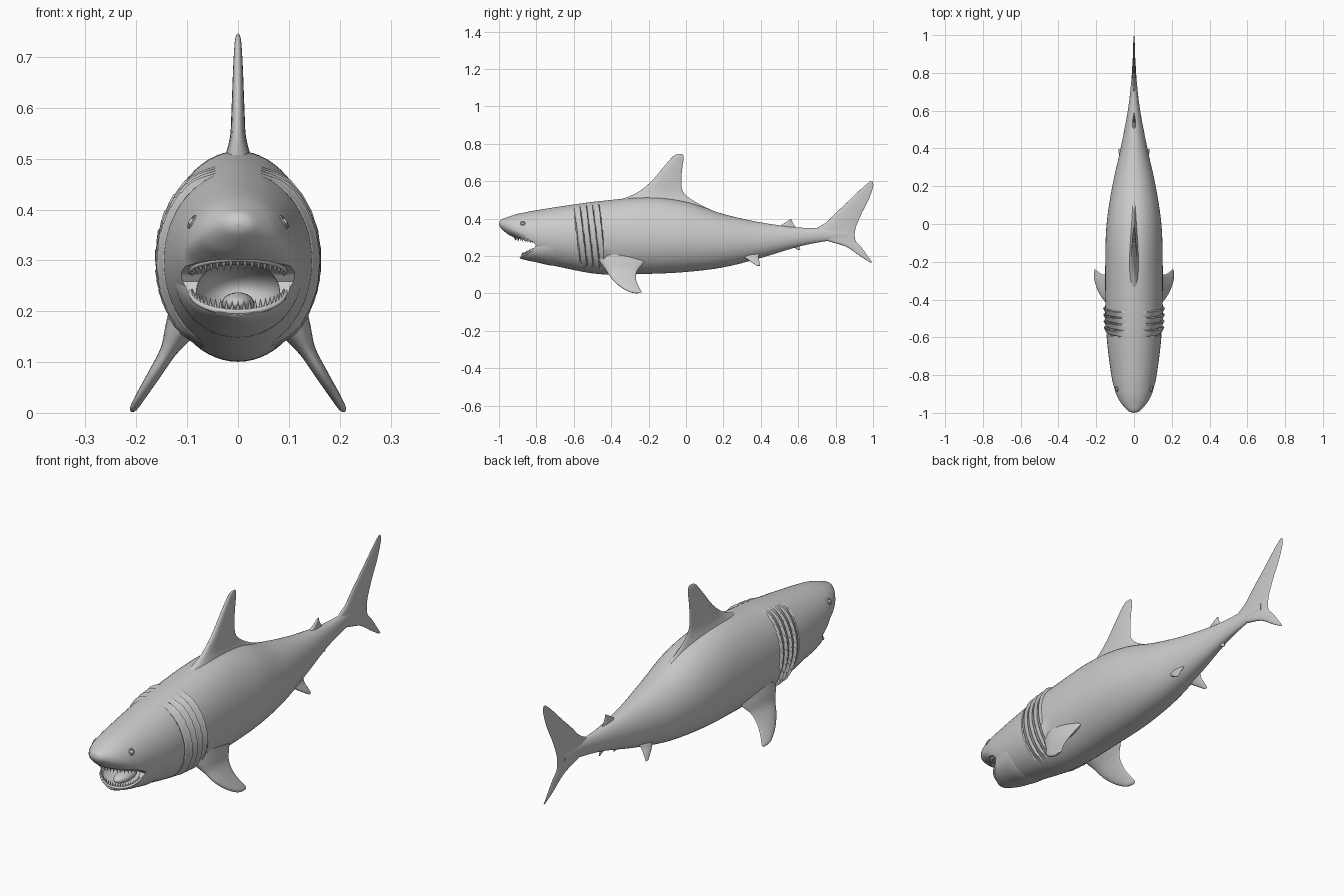
import bpy, bmesh, math
from mathutils import Vector
from mathutils.bvhtree import BVHTree

cube = bpy.data.objects.get("Cube")
if cube:
    bpy.data.objects.remove(cube, do_unlink=True)

skin = bpy.data.materials.new("plain_grey")
skin.use_nodes = True
skin.diffuse_color = (0.6, 0.6, 0.6, 1)
skin.node_tree.nodes["Principled BSDF"].inputs["Base Color"].default_value = (0.6, 0.6, 0.6, 1)


def spline(rows, i, t):
    """Catmull-Rom blend between row i and row i + 1."""
    last = len(rows) - 1
    a, b, c, d = (rows[min(max(k, 0), last)] for k in (i - 1, i, i + 1, i + 2))
    return [q + 0.5 * t * (r - p + t * (2 * p - 5 * q + 4 * r - s + t * (3 * (q - r) + s - p)))
            for p, q, r, s in zip(a, b, c, d)]


def sample(rows, steps):
    out = [spline(rows, i, k / steps(i)) for i in range(len(rows) - 1) for k in range(steps(i))]
    return out + [list(rows[-1])]


def finish(name, bm):
    bmesh.ops.remove_doubles(bm, verts=bm.verts, dist=0.00005)
    bmesh.ops.recalc_face_normals(bm, faces=bm.faces)
    mesh = bpy.data.meshes.new(name)
    bm.to_mesh(mesh)
    bm.free()
    mesh.materials.append(skin)
    obj = bpy.data.objects.new(name, mesh)
    bpy.context.collection.objects.link(obj)
    return obj


def loft(name, rings):
    bm = bmesh.new()
    loops = [[bm.verts.new(p) for p in ring] for ring in rings]
    n = len(loops[0])
    for a, b in zip(loops, loops[1:]):
        for i in range(n):
            j = (i + 1) % n
            bm.faces.new((a[i], a[j], b[j], b[i]))
    bm.faces.new(loops[0])
    bm.faces.new(loops[-1])
    return finish(name, bm)


def smooth(obj, angle=40):
    bpy.ops.object.select_all(action="DESELECT")
    obj.select_set(True)
    bpy.context.view_layer.objects.active = obj
    bpy.ops.object.shade_smooth_by_angle(angle=math.radians(angle))


def clamp(v):
    return min(max(v, 0), 1)


def gill(x, y, z):
    """Height of the overlapping gill flaps at a point of the skin."""
    u = (y + 0.6 - (0.46 - z) * 0.12) / 0.034
    if not 0 <= u < 4:
        return 0
    fade = clamp((abs(x) - 0.05) / 0.04) * clamp((z - 0.13) / 0.04)
    f = u % 1
    return fade * (-0.006 if f < 0.16 else 0.014 * f ** 1.5)


def ring(row, n=64):
    y, top, mid, low, wide = row
    pts = []
    for k in range(n):
        a = 2 * math.pi * k / n
        s = math.sin(a)
        x, h = wide * math.cos(a), s * (top - mid if s > 0 else mid - low)
        b = gill(x, y, mid + h)
        pts.append((x * (1 + b / 0.15), y, mid + h * (1 + b / 0.25)))
    return pts


# Body and lower jaw: rows of y, top, widest height, bottom, half width
body_rows = [
    (-1, .372, .372, .372, 0), (-.99, .393, .37, .35, .03), (-.95, .41, .355, .315, .067),
    (-.91, .423, .338, .294, .09), (-.87, .432, .325, .265, .104), (-.8, .445, .31, .18, .12),
    (-.62, .473, .3, .13, .143), (-.44, .496, .3, .102, .151), (-.2, .515, .295, .105, .152),
    (0, .49, .29, .115, .145), (.2, .425, .28, .14, .115), (.4, .38, .28, .19, .071),
    (.6, .353, .3, .25, .033), (.75, .349, .314, .28, .015), (.86, .34, .315, .29, .008)]
body = loft("body", [ring(r) for r in sample(body_rows, lambda i: 52 if i == 6 else 9)])
jaw_rows = [
    (-.893, .2, .2, .2, 0), (-.885, .24, .215, .187, .037), (-.85, .27, .235, .177, .078),
    (-.8, .3, .25, .167, .106), (-.7, .38, .28, .148, .127), (-.62, .36, .29, .17, .11)]
jaw = loft("lower_jaw", [ring(r) for r in sample(jaw_rows, lambda i: 9)])

# Eyes, set on the skin inside a raised lid
bm = bmesh.new()
bm.from_mesh(body.data)
tree = BVHTree.FromBMesh(bm)
bm.free()
for side, label in ((1, "left"), (-1, "right")):
    spot, normal, _, _ = tree.find_nearest(Vector((side * 0.12, -0.88, 0.39)))
    turn = normal.to_track_quat("Z", "Y").to_euler()
    bpy.ops.mesh.primitive_uv_sphere_add(segments=20, ring_count=12, radius=0.009, location=spot - normal * 0.003)
    eye = bpy.context.object
    eye.name = label + "_eye"
    bpy.ops.mesh.primitive_torus_add(location=spot, rotation=turn, major_radius=0.012, minor_radius=0.003,
                                     major_segments=24, minor_segments=8)
    lid = bpy.context.object
    lid.name = label + "_eyelid"
    for o in (eye, lid):
        o.data.materials.append(skin)
        smooth(o)

# Open mouth: a wedge through the head and a rounded throat
gape = [(-.99, .306), (-.92, .302), (-.85, .289), (-.815, .274), (-.803, .258),
        (-.815, .238), (-.85, .212), (-.89, .193), (-.99, .14)]
wedge = loft("mouth_cutter", [[(x, y, z) for y, z in gape] for x in (-0.2, 0.2)])
bpy.ops.mesh.primitive_uv_sphere_add(segments=40, ring_count=24, radius=1, location=(0, -0.82, 0.242))
throat = bpy.context.object
throat.name = "throat_cutter"
throat.scale = (0.082, 0.135, 0.054)
throat.data.materials.append(skin)
for part in (body, jaw):
    bpy.context.view_layer.objects.active = part
    for cutter in (wedge, throat):
        cutter.hide_render = True
        mod = part.modifiers.new("mouth", "BOOLEAN")
        mod.operation, mod.object, mod.solver = "DIFFERENCE", cutter, "EXACT"
        bpy.ops.object.modifier_apply(modifier=mod.name)
    smooth(part)
for cutter in (wedge, throat):
    bpy.data.objects.remove(cutter, do_unlink=True)

bpy.ops.mesh.primitive_uv_sphere_add(segments=24, ring_count=14, radius=1, location=(0, -0.79, 0.215))
tongue = bpy.context.object
tongue.name = "tongue"
tongue.scale = (0.032, 0.07, 0.022)
tongue.data.materials.append(skin)
smooth(tongue)


# Gums and teeth along each jaw
def arc(a, reach, wide, z_side, z_front):
    c = math.cos(a)
    return Vector((wide * math.sin(a), -0.812 - reach * c, z_side + (z_front - z_side) * c))


for label, up, count, shape in (("upper", -1, 19, (0.104, 0.092, 0.277, 0.303)),
                                ("lower", 1, 23, (0.066, 0.092, 0.238, 0.198))):
    rim = []
    for k in range(33):
        p = arc((k / 16 - 1) * math.pi / 2, *shape)
        q = [0.006 * math.cos(j * math.pi / 4) for j in range(8)]
        out = Vector((p.x, p.y + 0.812, 0)).normalized()
        rim.append([p + out * q[j] + Vector((0, 0, q[j - 2])) for j in range(8)])
    smooth(loft(label + "_gum", rim), 60)
    bm = bmesh.new()
    for k in range(count):
        a = (2 * (k + 0.5) / count - 1) * 1.45
        size = 0.012 + 0.012 * math.cos(a)
        p = arc(a, *shape)
        base = [bm.verts.new(p + Vector((math.cos(t) * 0.0055, math.sin(t) * 0.004, 0)))
                for t in (j * math.pi / 3 for j in range(6))]
        tip = bm.verts.new(p + Vector((0, 0.003, up * size)))
        bm.faces.new(base)
        for j in range(6):
            bm.faces.new((base[j], base[(j + 1) % 6], tip))
    finish(label + "_teeth", bm)


# Fins: stations of x, z, leading y, trailing y, half thickness
def fin(name, stations, side=1):
    a, b = stations[0], stations[-1]
    span = Vector((b[0] - a[0], 0, b[1] - a[1])).normalized()
    across = Vector((span.z, 0, -span.x))
    rings = []
    for x, z, y0, y1, thick in sample(stations, lambda i: 6):
        pts = []
        for k in range(28):
            t = 2 * math.pi * k / 28
            y = (y0 + y1) / 2 - (y1 - y0) / 2 * math.cos(t)
            p = Vector((x, y, z)) + across * thick * math.sin(t) * (0.85 + 0.35 * math.cos(t))
            pts.append((side * p.x, p.y, p.z))
        rings.append(pts)
    smooth(loft(name, rings), 60)


fin("dorsal_fin", [(0, .43, -.45, .17, .055), (0, .49, -.37, .05, .034), (0, .54, -.26, -.013, .018),
                   (0, .6, -.185, -.025, .014), (0, .67, -.125, -.02, .011),
                   (0, .72, -.082, -.013, .008), (0, .74, -.06, -.016, .005), (0, .746, -.042, -.026, .001)])
fin("second_dorsal_fin", [(0, .33, .45, .62, .014), (0, .36, .5, .583, .009),
                          (0, .385, .54, .568, .005), (0, .396, .557, .568, .002)])
fin("anal_fin", [(0, .28, .53, .62, .01), (0, .25, .572, .607, .006), (0, .232, .6, .612, .002)])
fin("tail_fin", [(0, .6, .985, .998, .001), (0, .57, .948, 1, .004), (0, .5, .875, .976, .006),
                 (0, .43, .8, .94, .008), (0, .38, .75, .918, .01), (0, .35, .7, .907, .011),
                 (0, .315, .66, .902, .012), (0, .28, .76, .908, .01), (0, .25, .855, .935, .007),
                 (0, .2, .93, .972, .005), (0, .165, .985, .997, .001)])
for side, label in ((1, "left"), (-1, "right")):
    fin(label + "_pectoral_fin", [
        (.09, .21, -.49, -.19, .05), (.117, .16, -.455, -.23, .032), (.138, .12, -.425, -.262, .018),
        (.165, .075, -.395, -.267, .014), (.19, .035, -.35, -.252, .011),
        (.205, .01, -.305, -.238, .008), (.21, .002, -.275, -.246, .002)], side)
    fin(label + "_pelvic_fin", [
        (.035, .23, .27, .4, .02), (.053, .195, .31, .388, .012),
        (.07, .168, .35, .393, .007), (.081, .148, .38, .397, .002)], side)
